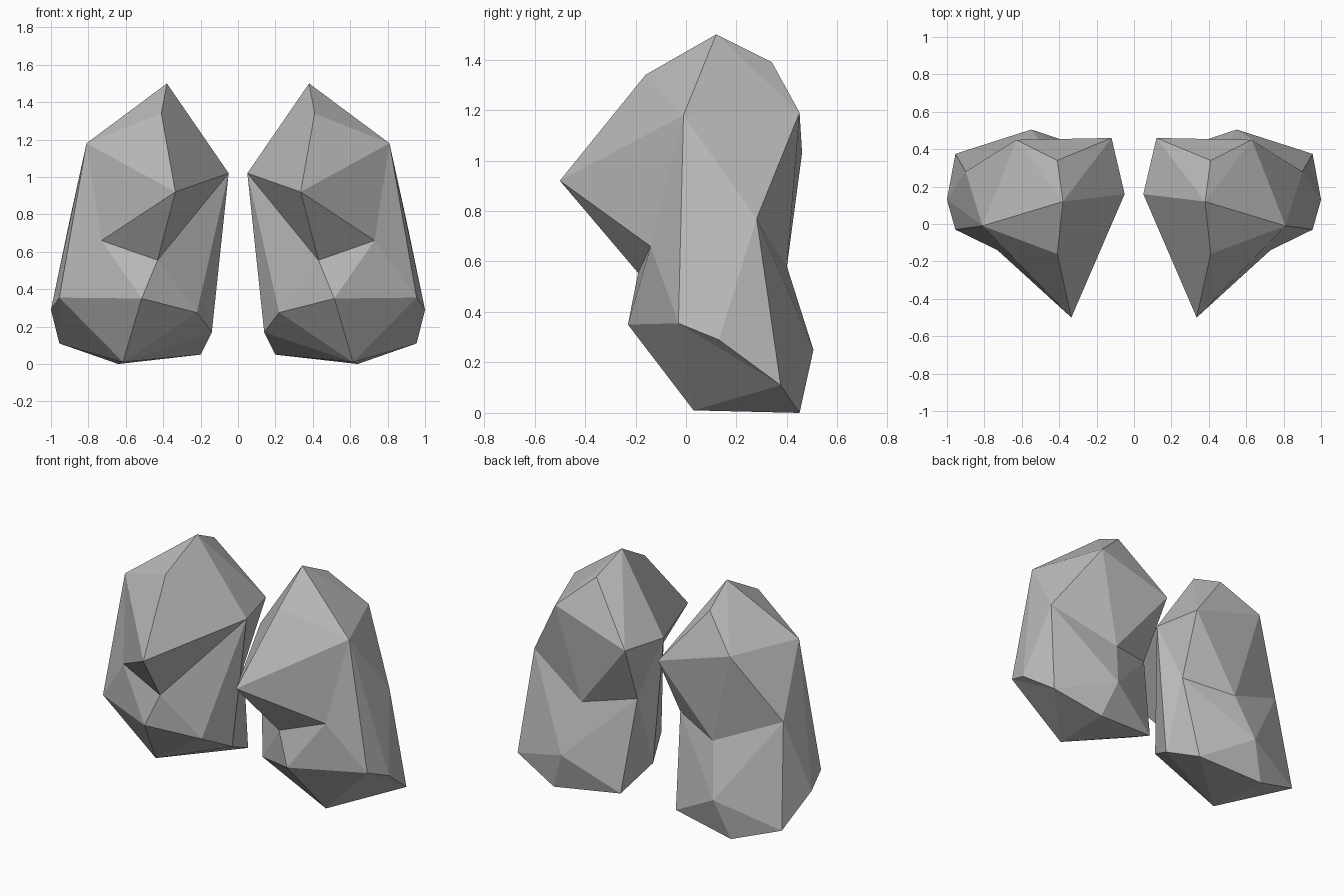
import bpy
import bmesh

cube = bpy.data.objects.get("Cube")
if cube:
    bpy.data.objects.remove(cube, do_unlink=True)

# One flat grey stone colour
stone = bpy.data.materials.new("stone_grey")
stone.use_nodes = True
colour = (0.5, 0.5, 0.5, 1)
stone.diffuse_color = colour
stone.node_tree.nodes["Principled BSDF"].inputs["Base Color"].default_value = colour

# Corner points of one faceted rock
corners = dict(
    peak=(.38, .12, 1.5), brow=(.41, -.16, 1.34), temple=(.81, -.01, 1.18),
    crown=(.41, .34, 1.39), nape=(.63, .45, 1.19), scruff=(.12, .46, 1.03),
    inner=(.05, .16, 1.02), nose=(.335, -.5, .92), cheek=(.73, -.14, .66),
    lip=(.43, -.19, .555), flank=(.9, .28, .77), waist=(.475, .4, .58),
    hollow=(.155, .28, .64), chin=(.515, -.23, .35), jaw=(.955, -.03, .355),
    hip=(1, .13, .29), heel=(.955, .375, .11), rump=(.55, .505, .25),
    tail=(.64, .45, 0), foot=(.615, .03, .01), shin=(.22, -.06, .275),
    instep=(.14, .14, .17), inner_heel=(.2, .39, .05),
)

bm = bmesh.new()
points = {name: bm.verts.new(co) for name, co in corners.items()}


def facet(*names):
    bm.faces.new([points[n] for n in names])


def fan(hub, ring):
    """Triangles from a hub corner to each pair of neighbours along the ring."""
    names = ring.split()
    for a, b in zip(names, names[1:]):
        facet(hub, a, b)


# Upper block
fan("peak", "brow temple nape crown scruff inner")
facet("peak", "inner", "nose", "brow")
fan("nose", "brow temple cheek lip inner")
fan("nape", "temple flank waist scruff crown")

# Waist and sides
fan("hollow", "inner scruff waist rump inner_heel instep inner")
fan("flank", "temple hip heel rump waist")
fan("jaw", "cheek chin foot heel hip temple cheek")
fan("lip", "cheek chin shin inner")

# Base
fan("instep", "inner shin foot inner_heel")
fan("tail", "foot heel rump inner_heel foot")
facet("chin", "shin", "foot")

bmesh.ops.recalc_face_normals(bm, faces=bm.faces)
mesh = bpy.data.meshes.new("rock_pair")
bm.to_mesh(mesh)
bm.free()
mesh.materials.append(stone)

# Mirrored twin across the centre plane
rocks = bpy.data.objects.new("rock_pair", mesh)
bpy.context.collection.objects.link(rocks)
mirror = rocks.modifiers.new("Mirror", 'MIRROR')
mirror.use_axis[0] = True
mirror.use_mirror_merge = False
